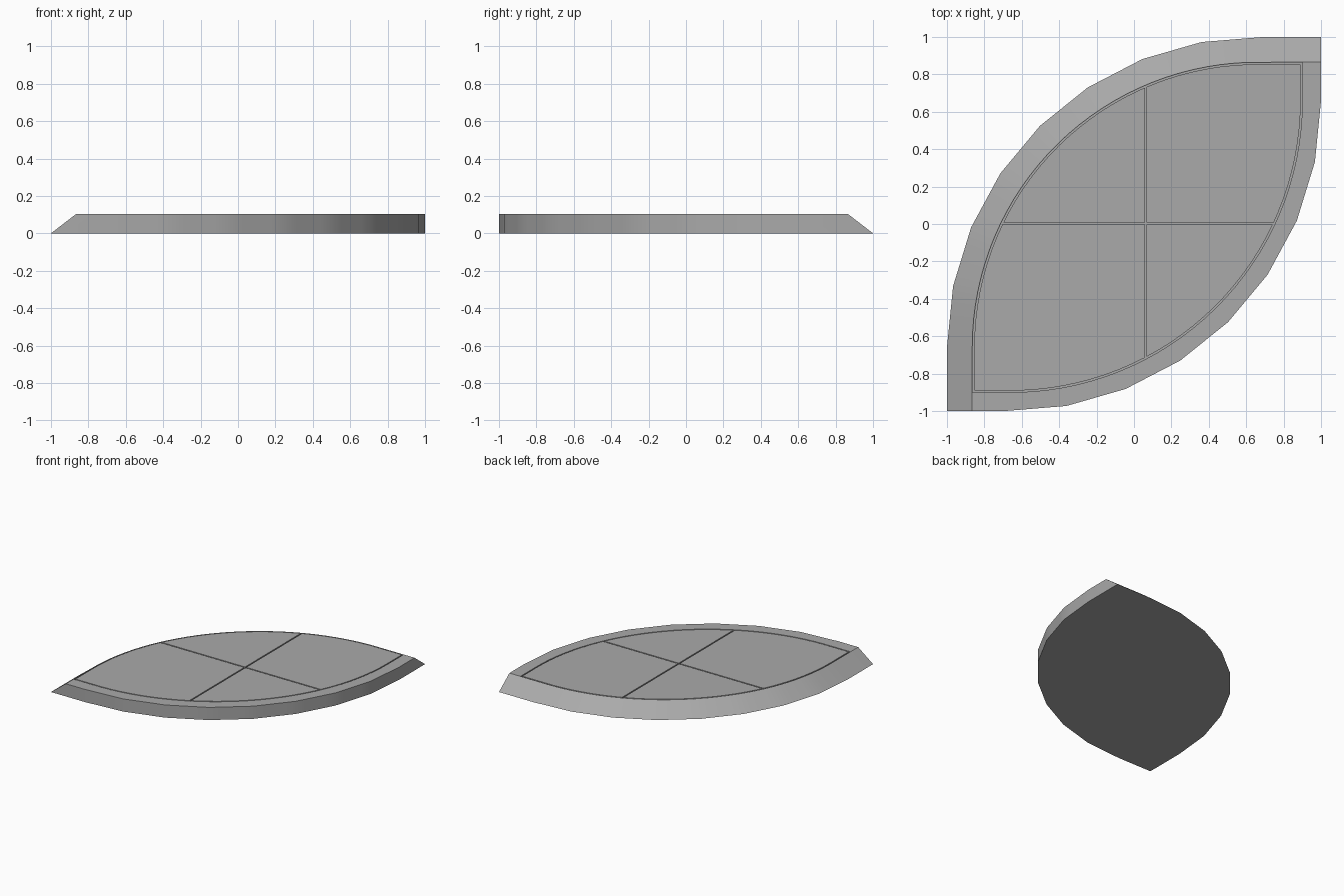
import bpy, bmesh, math
from mathutils import Vector

if "Cube" in bpy.data.objects:
    bpy.data.objects.remove(bpy.data.objects["Cube"])

H, FLOOR = 0.104, 0.088      # top height, groove floor height
C, R = 0.66, 1.66            # arc centre offset and outer radius
SEG, SUB = 8, 4              # coarse outline sides, finer splits per side

grey = bpy.data.materials.new("stone grey")
grey.diffuse_color = (0.4, 0.4, 0.4, 1)
grey.use_nodes = True
grey.node_tree.nodes["Principled BSDF"].inputs["Base Color"].default_value = grey.diffuse_color


def arc(cx, cy, r, start, end, coarse):
    """Arc points; coarse keeps straight chords but the same point count."""
    def pt(t):
        a = math.radians(start + (end - start) * t)
        return Vector((cx + r * math.cos(a), cy + r * math.sin(a), 0))
    pts = []
    for i in range(SEG * SUB + 1):
        k = min(i // SUB, SEG - 1)
        f = i / SUB - k
        if coarse:
            pts.append(pt(k / SEG).lerp(pt((k + 1) / SEG), f))
        else:
            pts.append(pt(i / (SEG * SUB)))
    return pts


def lens(a, b, z, coarse_a=False, coarse_b=False):
    """Leaf outline inset by a on the back-left side and b on the front-right."""
    pts = [Vector((1 - b, 1 - a, 0))]
    pts += arc(C, -C, R - a, 89, 180, coarse_a)
    pts += [Vector((-1 + a, -1 + b, 0))]
    pts += arc(-C, C, R - b, 269, 360, coarse_b)
    return [Vector((p.x, p.y, z)) for p in pts]


def finish(bm, name):
    bmesh.ops.recalc_face_normals(bm, faces=bm.faces)
    me = bpy.data.meshes.new(name)
    bm.to_mesh(me)
    bm.free()
    me.materials.append(grey)
    ob = bpy.data.objects.new(name, me)
    bpy.context.collection.objects.link(ob)
    bpy.ops.object.select_all(action='DESELECT')
    ob.select_set(True)
    bpy.context.view_layer.objects.active = ob
    bpy.ops.object.shade_smooth_by_angle(angle=math.radians(30))
    return ob


# Base slab: sloped back-left side, upright front-right side, recessed floor
bm = bmesh.new()
outlines = [lens(0, 0, 0, True, True), lens(0.135, 0, H, False, True),
            lens(0.137, 0.1, H), lens(0.137, 0.1, FLOOR)]
rings = [[bm.verts.new(p) for p in o] for o in outlines]
n = len(rings[0])
for lo, hi in zip(rings, rings[1:]):
    for i in range(n):
        j = (i + 1) % n
        bm.faces.new((lo[i], lo[j], hi[j], hi[i]))
bm.faces.new(rings[0])
bm.faces.new(rings[-1])
finish(bm, "base_slab")

# Four top panels separated by narrow grooves
GX, GY, GAP = 0.063, 0.003, 0.005
for sx, xname in ((-1, "left"), (1, "right")):
    for sy, yname in ((-1, "front"), (1, "back")):
        bm = bmesh.new()
        bm.faces.new([bm.verts.new(p) for p in lens(0.146, 0.109, FLOOR)])
        for co, no in (((GX + sx * GAP, 0, 0), (sx, 0, 0)),
                       ((0, GY + sy * GAP, 0), (0, sy, 0))):
            bmesh.ops.bisect_plane(bm, geom=bm.verts[:] + bm.edges[:] + bm.faces[:],
                                   plane_co=co, plane_no=no, clear_inner=True)
        ext = bmesh.ops.extrude_face_region(bm, geom=bm.faces[:])
        top = [v for v in ext["geom"] if isinstance(v, bmesh.types.BMVert)]
        bmesh.ops.translate(bm, verts=top, vec=(0, 0, H - FLOOR))
        finish(bm, f"top_panel_{yname}_{xname}")
